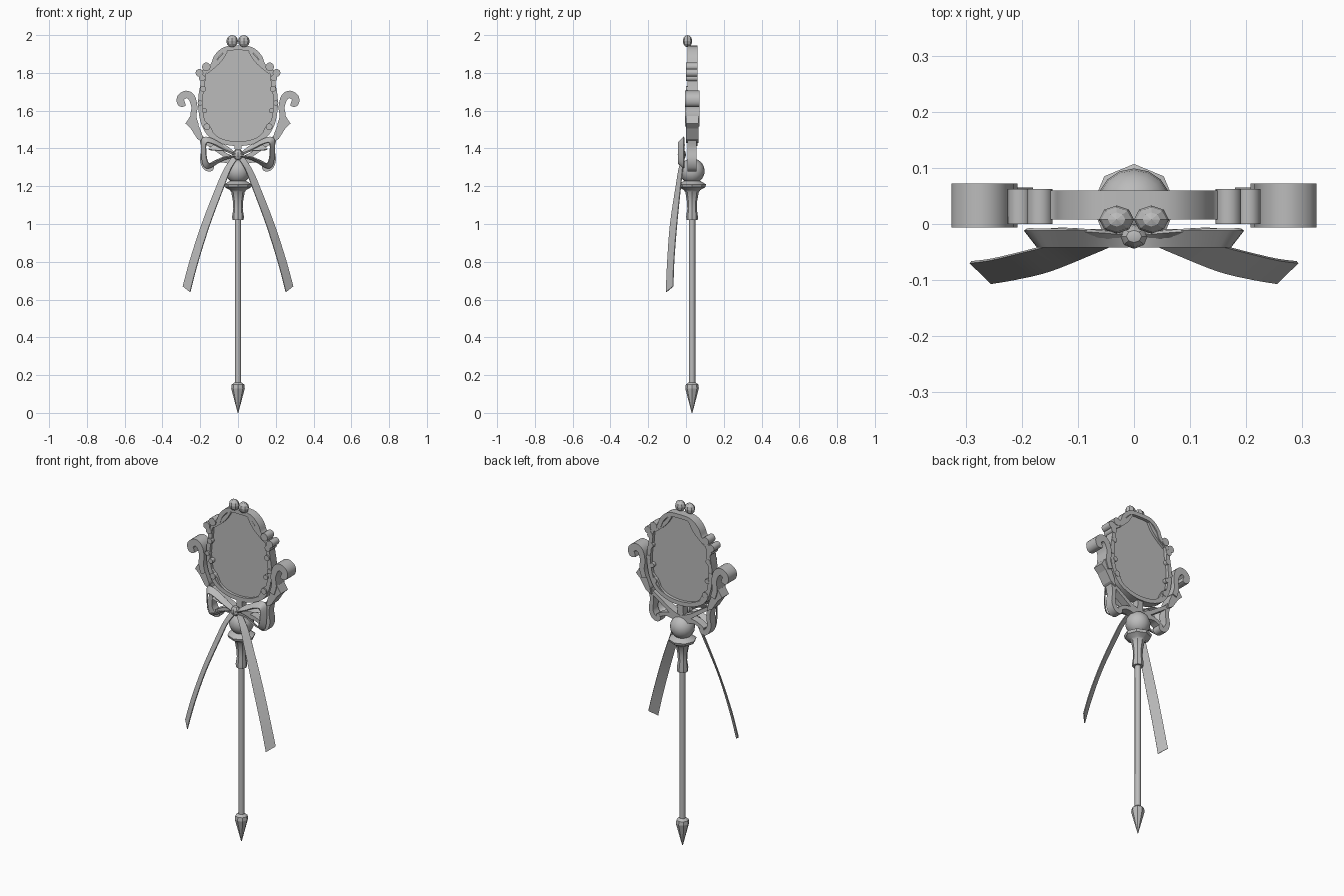
import bpy, bmesh, math
from mathutils import Vector

if "Cube" in bpy.data.objects:
    bpy.data.objects.remove(bpy.data.objects["Cube"])

grey = bpy.data.materials.new("grey")
grey.diffuse_color = (0.5, 0.5, 0.5, 1)
grey.use_nodes = True
grey.node_tree.nodes["Principled BSDF"].inputs["Base Color"].default_value = grey.diffuse_color
AXIS_Y = 0.032


def finish(name, bm, smooth=None, mirror=False):
    """Turn a bmesh into an object, optionally mirrored across x = 0."""
    if mirror:
        dup = bmesh.ops.duplicate(bm, geom=bm.verts[:] + bm.edges[:] + bm.faces[:])
        for v in dup["geom"]:
            if isinstance(v, bmesh.types.BMVert):
                v.co.x = -v.co.x
    bmesh.ops.recalc_face_normals(bm, faces=bm.faces[:])
    me = bpy.data.meshes.new(name)
    bm.to_mesh(me)
    bm.free()
    me.materials.append(grey)
    ob = bpy.data.objects.new(name, me)
    bpy.context.collection.objects.link(ob)
    if smooth:
        bpy.ops.object.select_all(action='DESELECT')
        ob.select_set(True)
        bpy.context.view_layer.objects.active = ob
        bpy.ops.object.shade_smooth_by_angle(angle=math.radians(smooth))
    return ob


def spline(pts, steps=4, closed=False):
    """Catmull-Rom interpolation through points of any dimension."""
    pts = [Vector(p) for p in pts]
    n = len(pts)
    out = []
    for i in range(n if closed else n - 1):
        at = (lambda k: pts[k % n]) if closed else (lambda k: pts[max(0, min(n - 1, k))])
        a, b, c, d = at(i - 1), at(i), at(i + 1), at(i + 2)
        for s in range(steps):
            t = s / steps
            out.append(0.5 * (2 * b + (c - a) * t + (2 * a - 5 * b + 4 * c - d) * t * t
                              + (3 * b - a - 3 * c + d) * t ** 3))
    return out if closed else out + [pts[-1]]


def lathe(name, profile, sides, smooth=None):
    """Revolve (radius, z) pairs about the staff axis."""
    bm = bmesh.new()
    rings = [[bm.verts.new((r * math.sin(2 * math.pi * k / sides),
                            AXIS_Y + r * math.cos(2 * math.pi * k / sides), z))
              for k in range(sides)] for r, z in profile]
    for a, b in zip(rings, rings[1:]):
        for k in range(sides):
            j = (k + 1) % sides
            bm.faces.new((a[k], a[j], b[j], b[k]))
    bm.faces.new(rings[0])
    bm.faces.new(rings[-1])
    return finish(name, bm, smooth)


def plate(name, outline, y0, y1, mirror=False, smooth=None):
    """Extrude an (x, z) outline between two depths."""
    bm = bmesh.new()
    f = [bm.verts.new((p[0], y0, p[1])) for p in outline]
    b = [bm.verts.new((p[0], y1, p[1])) for p in outline]
    bm.faces.new(f)
    bm.faces.new(b)
    for i in range(len(f)):
        j = (i + 1) % len(f)
        bm.faces.new((f[i], f[j], b[j], b[i]))
    return finish(name, bm, smooth, mirror)


def scroll(name, pts, y0, y1, mirror=True, closed=False):
    """Sweep a box section along (x, z, width) points lying in the xz plane."""
    path = spline(pts, 4, closed)
    n = len(path)
    bm = bmesh.new()
    rings = []
    for i, p in enumerate(path):
        a = path[(i - 1) % n] if closed else path[max(0, i - 1)]
        b = path[(i + 1) % n] if closed else path[min(n - 1, i + 1)]
        side = Vector((b[1] - a[1], a[0] - b[0])).normalized() * (p[2] / 2)
        rings.append([bm.verts.new((p[0] + s * side.x, y, p[1] + s * side.y))
                      for s, y in ((-1, y0), (1, y0), (1, y1), (-1, y1))])
    for i in range(n if closed else n - 1):
        a, b = rings[i], rings[(i + 1) % n]
        for k in range(4):
            j = (k + 1) % 4
            bm.faces.new((a[k], a[j], b[j], b[k]))
    if not closed:
        bm.faces.new(rings[0])
        bm.faces.new(rings[-1])
    return finish(name, bm, 40, mirror)


def ribbon(name, edge_a, edge_b, thick):
    """Thin mirrored band between two 3D edge curves."""
    bm = bmesh.new()
    a = [bm.verts.new(p) for p in spline(edge_a)]
    b = [bm.verts.new(p) for p in spline(edge_b)]
    for i in range(len(a) - 1):
        bm.faces.new((a[i], a[i + 1], b[i + 1], b[i]))
    bmesh.ops.recalc_face_normals(bm, faces=bm.faces[:])
    bmesh.ops.solidify(bm, geom=bm.faces[:], thickness=thick)
    return finish(name, bm, 40, True)


def ball(name, centre, size, segs, rings, mirror=False, smooth=None):
    bm = bmesh.new()
    bmesh.ops.create_uvsphere(bm, u_segments=segs, v_segments=rings, radius=1)
    for v in bm.verts:
        v.co = Vector(c + s * k for c, s, k in zip(centre, size, v.co))
    return finish(name, bm, smooth, mirror)


# Staff: pointed tip, rod, flared handle and ball
lathe("tip", [(0.002, 0), (0.036, 0.13), (0.033, 0.15), (0.018, 0.162)], 8)
lathe("rod", [(0.017, 0.15), (0.017, 1.03)], 8, 50)
lathe("handle", [(0.03, 1.02), (0.031, 1.04), (0.025, 1.08), (0.027, 1.12), (0.036, 1.17),
                 (0.044, 1.18), (0.07, 1.195), (0.075, 1.21), (0.06, 1.218), (0.04, 1.23)], 8, 30)
ball("handle_ball", (0, AXIS_Y, 1.28), (0.067, 0.067, 0.067), 16, 10, smooth=60)

# Mirror glass and its closed rim (right half outline, reflected)
half = [(0.07, 1.925), (0.115, 1.885), (0.135, 1.84), (0.178, 1.805), (0.187, 1.74), (0.198, 1.67),
        (0.197, 1.6), (0.182, 1.53), (0.145, 1.47), (0.075, 1.435)]
loop = [(0, 1.932)] + half + [(0, 1.425)] + [(-x, z) for x, z in reversed(half)]
plate("mirror_glass", spline(loop, 3, True), 0.024, 0.042)
scroll("mirror_rim", [(x, z, 0.024) for x, z in loop], 0.008, 0.06, False, True)

# Leaf curls on the inside of the rim
scroll("upper_leaf", [(0.06, 1.915, 0.012), (0.09, 1.875, 0.022), (0.125, 1.835, 0.016),
                      (0.165, 1.8, 0.01)], 0.01, 0.056)
scroll("lower_leaf", [(0.185, 1.55, 0.012), (0.155, 1.51, 0.022), (0.135, 1.475, 0.018),
                      (0.1, 1.452, 0.01)], 0.01, 0.056)
for i, (x, z, r) in enumerate([(0.168, 1.832, 0.023), (0.204, 1.8, 0.021), (0.19, 1.773, 0.018),
                               (0.185, 1.715, 0.016), (0.2, 1.64, 0.014), (0.178, 1.6, 0.014),
                               (0.165, 1.515, 0.018)]):
    ring = [(x + r * math.cos(k * math.pi / 5), z + r * math.sin(k * math.pi / 5)) for k in range(10)]
    plate("rim_knob_%d" % i, ring, 0.0, 0.062, True, 40)

# Side wings ending in large curls
scroll("wing_curl", [(0.222, 1.52, 0.03), (0.236, 1.57, 0.032), (0.231, 1.62, 0.032),
                     (0.246, 1.67, 0.038), (0.275, 1.686, 0.04), (0.304, 1.666, 0.04),
                     (0.302, 1.637, 0.034), (0.28, 1.64, 0.028)], -0.006, 0.072)
plate("wing_spike", [(0.25, 1.575), (0.278, 1.532), (0.25, 1.505), (0.215, 1.45), (0.18, 1.43),
                     (0.19, 1.475), (0.212, 1.53)], 0.0, 0.065, True)

# Lower frame scrolls joining the mirror to the ball
scroll("lower_scroll", [(0.195, 1.46, 0.024), (0.182, 1.4, 0.024), (0.188, 1.34, 0.026),
                        (0.17, 1.3, 0.03), (0.143, 1.295, 0.03), (0.14, 1.32, 0.022)], 0.008, 0.056)
scroll("lower_brace", [(0.18, 1.44, 0.02), (0.12, 1.4, 0.022), (0.06, 1.36, 0.026),
                       (0, 1.33, 0.04)], 0.01, 0.055)
scroll("lower_bar", [(0.15, 1.31, 0.02), (0.1, 1.335, 0.022), (0.05, 1.335, 0.03),
                     (0, 1.32, 0.04)], 0.01, 0.055)
scroll("mirror_neck", [(0, 1.43, 0.04), (0, 1.38, 0.035), (0, 1.3, 0.06)], 0.012, 0.052, False)

# Crown beads
ball("crown_bead", (0.031, 0.008, 1.968), (0.031, 0.025, 0.032), 8, 6, mirror=True)

# Bow: outer loops, inner petals, knot and trailing tails
outer = [(0.01, 1.375), (0.07, 1.415), (0.14, 1.455), (0.19, 1.455), (0.195, 1.38), (0.185, 1.31),
         (0.15, 1.295), (0.08, 1.335), (0.01, 1.355)]
inner = [(0.01, 1.37), (0.07, 1.395), (0.13, 1.425), (0.168, 1.43), (0.172, 1.38), (0.163, 1.33),
         (0.14, 1.32), (0.08, 1.35), (0.01, 1.36)]
ribbon("bow_loop", [(x, -0.012, z) for x, z in outer], [(x, -0.042, z) for x, z in inner], 0.006)
ribbon("bow_petal", [(0.01, -0.02, 1.375), (0.07, -0.015, 1.42), (0.12, -0.012, 1.425), (0.155, -0.012, 1.4)],
       [(0.01, -0.035, 1.36), (0.06, -0.035, 1.385), (0.11, -0.03, 1.39), (0.155, -0.02, 1.395)], 0.006)
ball("bow_knot", (0, -0.022, 1.367), (0.027, 0.022, 0.029), 8, 6, smooth=30)
ribbon("bow_tail",
       [(0.03, -0.015, 1.36), (0.075, -0.02, 1.29), (0.115, -0.03, 1.2), (0.193, -0.05, 1.0),
        (0.255, -0.065, 0.81), (0.293, -0.07, 0.67)],
       [(0.008, -0.025, 1.34), (0.04, -0.04, 1.29), (0.075, -0.055, 1.2), (0.15, -0.085, 1.0),
        (0.213, -0.1, 0.8), (0.255, -0.107, 0.64)], 0.005)
